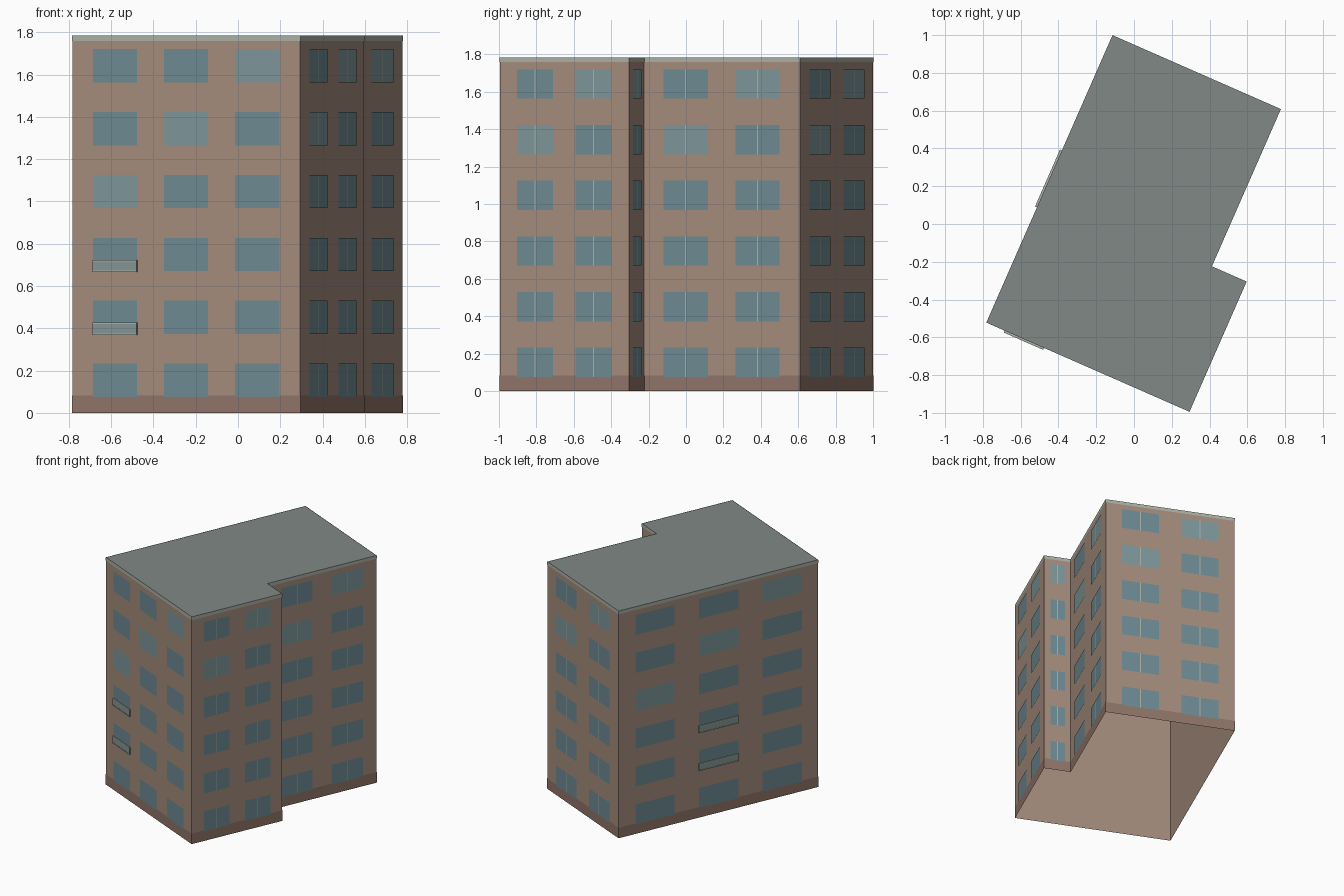
import bpy, bmesh, math
from mathutils import Vector

if "Cube" in bpy.data.objects:
    bpy.data.objects.remove(bpy.data.objects["Cube"])

HEIGHT, FLOORS = 1.785, 6
STOREY = HEIGHT / FLOORS
UP = Vector((0, 0, 1))


def material(name, r, g, b):
    m = bpy.data.materials.new(name)
    m.diffuse_color = (r, g, b, 1)
    m.use_nodes = True
    m.node_tree.nodes["Principled BSDF"].inputs["Base Color"].default_value = m.diffuse_color
    return m


def finish(name, bm, mat):
    mesh = bpy.data.meshes.new(name)
    bm.to_mesh(mesh)
    bm.free()
    mesh.materials.append(mat)
    ob = bpy.data.objects.new(name, mesh)
    bpy.context.collection.objects.link(ob)


# L-shaped footprint, counterclockwise, rotated on the plot
ang = math.radians(-23.7)
across = Vector((math.cos(ang), math.sin(ang), 0))
along = Vector((-math.sin(ang), math.cos(ang), 0))
origin = Vector((-0.782, -0.522, 0))
plan = [(0, 0), (1.175, 0), (1.175, 0.753), (0.974, 0.753), (0.974, 1.662), (0, 1.662)]
corners = [origin + across * a + along * b for a, b in plan]
N = len(corners)
dirs = [(corners[(i + 1) % N] - corners[i]).normalized() for i in range(N)]
normals = [d.cross(UP) for d in dirs]


def ring(name, z0, z1, offset, mat, cap=False):
    """Vertical strip following the footprint, optionally capped on top."""
    bm = bmesh.new()
    pts = [c + (normals[i] + normals[i - 1]) * offset for i, c in enumerate(corners)]
    low = [bm.verts.new(p + UP * z0) for p in pts]
    high = [bm.verts.new(p + UP * z1) for p in pts]
    for i in range(N):
        j = (i + 1) % N
        bm.faces.new((low[i], low[j], high[j], high[i]))
    finish(name, bm, mat)


def quad(bm, i, s0, s1, z0, z1, off):
    """Flat panel on wall i between distances s0 and s1."""
    base = corners[i] + normals[i] * off
    bm.faces.new([bm.verts.new(base + dirs[i] * s + UP * z)
                  for s, z in ((s0, z0), (s1, z0), (s1, z1), (s0, z1))])


def box(bm, i, s0, s1, z0, z1, depth):
    """Box projecting from wall i."""
    inner, outer = corners[i], corners[i] + normals[i] * depth
    vs = [bm.verts.new(b + dirs[i] * s + UP * z)
          for b in (inner, outer) for s, z in ((s0, z0), (s1, z0), (s1, z1), (s0, z1))]
    for f in ((4, 5, 6, 7), (0, 4, 7, 3), (5, 1, 2, 6), (7, 6, 2, 3), (0, 1, 5, 4)):
        bm.faces.new([vs[k] for k in f])


wall_mat = material("wall", 0.376, 0.262, 0.205)
plinth_mat = material("plinth", 0.279, 0.175, 0.14)
trim_mat = material("trim", 0.413, 0.445, 0.386)
roof_mat = material("roof", 0.22, 0.25, 0.235)
glass_mat = material("glass", 0.156, 0.254, 0.292)
pale_mat = material("pale_glass", 0.21, 0.31, 0.325)
rail_mat = material("balcony_panel", 0.23, 0.31, 0.3)

# Shell open at the bottom, base strip and roof-edge strip
ring("walls", 0, HEIGHT, 0, wall_mat)
ring("plinth", 0, 0.083, 0.002, plinth_mat)
ring("roof_edge", HEIGHT - 0.025, HEIGHT, 0.002, trim_mat)

# Flat roof
bm = bmesh.new()
bm.faces.new([bm.verts.new(c + UP * HEIGHT) for c in corners])
finish("roof", bm, roof_mat)

# Windows, mullions and shallow balconies
glass, pale, mullions, panels, rails = (bmesh.new() for _ in range(5))
columns = [3, 2, 1, 2, 2, 3]
balcony_column = {0: 0, 5: 1}
for i, cols in enumerate(columns):
    length = (corners[(i + 1) % N] - corners[i]).length
    margin = min(0.036, 0.06 * length)
    cell = (length - 2 * margin) / cols
    half = cell * 0.31
    for row in range(FLOORS):
        z = 0.076 + row * STOREY
        for col in range(cols):
            mid = margin + cell * (col + 0.5)
            target = pale if row - col == FLOORS - cols else glass
            quad(target, i, mid - half, mid + half, z, z + 0.157, 0.004)
            if cols < 3:
                quad(mullions, i, mid - 0.003, mid + 0.003, z, z + 0.157, 0.005)
            if balcony_column.get(i) == col and row in (1, 2):
                box(panels, i, mid - half, mid + half, z, z + 0.05, 0.009)
                for zr in (z - 0.004, z + 0.046):
                    box(rails, i, mid - half, mid + half, zr, zr + 0.007, 0.011)

finish("windows", glass, glass_mat)
finish("pale_windows", pale, pale_mat)
finish("mullions", mullions, trim_mat)
finish("balcony_panels", panels, rail_mat)
finish("balcony_rails", rails, trim_mat)
